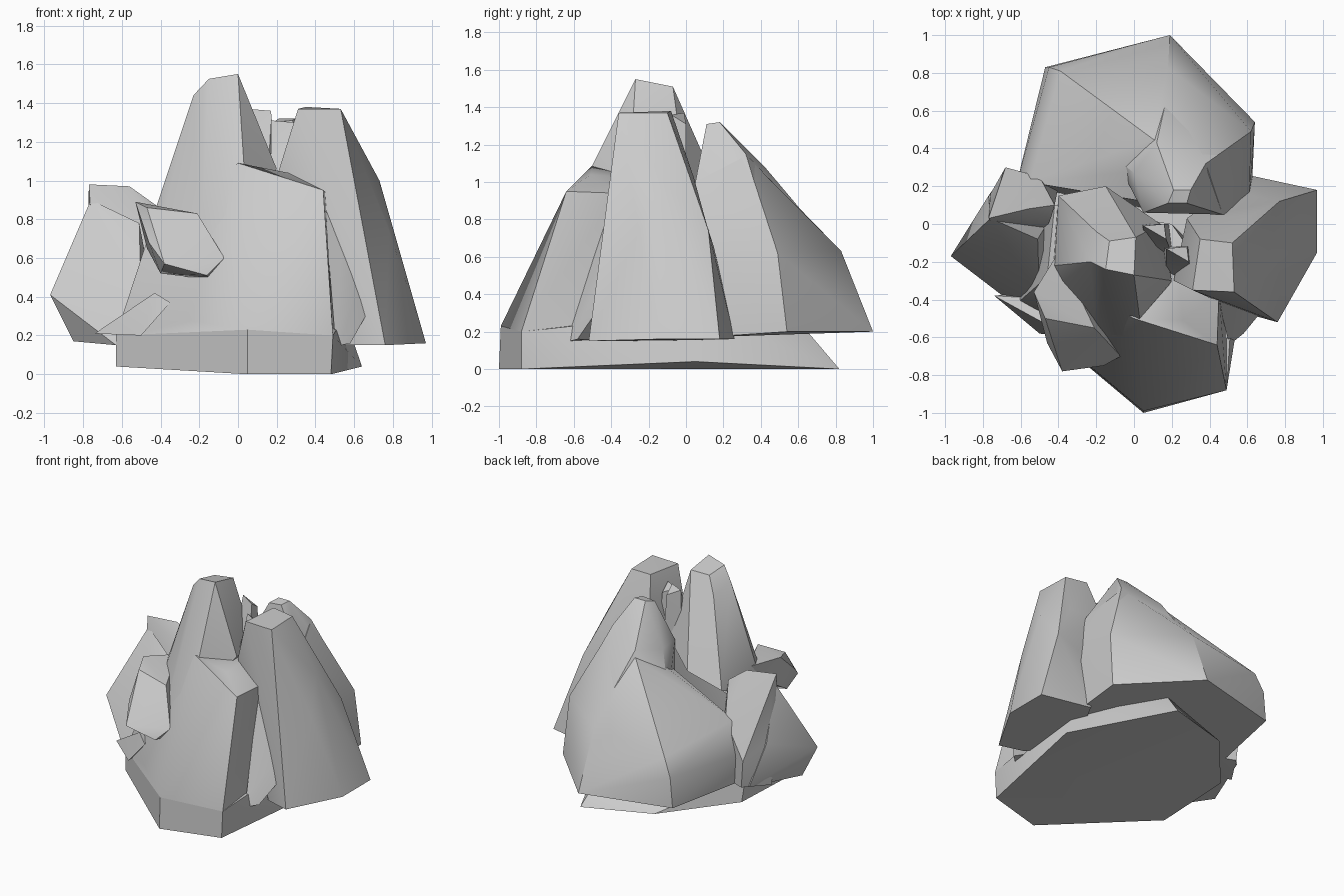
import bpy, bmesh, math


def rock(name, *rings):
    """Faceted stone: convex skin stretched over a few outline rings."""
    bm = bmesh.new()
    for ring in rings:
        for p in ring:
            bm.verts.new(p)
    bmesh.ops.convex_hull(bm, input=bm.verts[:])
    loose = [v for v in bm.verts if not v.link_faces]
    bmesh.ops.delete(bm, geom=loose, context='VERTS')
    bmesh.ops.dissolve_limit(bm, angle_limit=math.radians(4),
                             verts=bm.verts[:], edges=bm.edges[:])
    bmesh.ops.recalc_face_normals(bm, faces=bm.faces[:])
    me = bpy.data.meshes.new(name)
    bm.to_mesh(me)
    bm.free()
    ob = bpy.data.objects.new(name, me)
    bpy.context.collection.objects.link(ob)
    bpy.ops.object.select_all(action='DESELECT')
    ob.select_set(True)
    bpy.context.view_layer.objects.active = ob
    bpy.ops.object.shade_smooth_by_angle(angle=math.radians(35))
    return ob


# Wide low footing under the cluster
rock("base_slab",
     [(.05, -1, 0), (.48, -.88, 0), (.64, .05, .04), (.3, .82, 0),
      (-.2, .66, .02), (-.6, .2, .04), (-.63, -.43, .04)],
     [(.05, -.99, .23), (.49, -.88, .2), (.55, .05, .3), (.25, .65, .2),
      (-.6, .15, .22), (-.63, -.43, .2)])

# Front buttress with a sloping ledge
rock("front_buttress",
     [(.05, -1, 0), (.48, -.88, 0), (.5, -.3, .02), (-.6, .1, .04), (-.63, -.43, .04)],
     [(.05, -.99, .23), (.49, -.88, .2), (-.63, -.43, .2), (-.27, -.72, .28)],
     [(0, -.5, 1.09), (.26, -.51, 1.04), (.44, -.64, .95), (.45, -.36, .94),
      (-.46, -.28, .72), (-.42, .1, .75), (.2, 0, 1.0)])

# Tall spire running down into the buttress on its left side
rock("main_spire",
     [(-.15, -.24, 1.525), (0, -.27, 1.55), (.01, -.07, 1.51), (-.13, -.09, 1.5)],
     [(-.23, -.2, 1.44), (-.2, -.04, 1.38), (.06, -.28, 1.38), (-.1, -.36, 1.32)],
     [(-.42, -.22, .87), (-.4, .15, .8), (-.15, .2, .9), (.14, .0, 1.0),
      (.2, -.3, 1.06), (.03, -.5, 1.09), (-.44, -.35, .6), (-.2, -.6, .6),
      (-.04, -.68, .65)])

# Large rounded stone at the back, with a steeper peak rising from it
rock("back_boulder",
     [(-.47, .83, .2), (.19, 1, .2), (.64, .54, .2), (.62, .1, .17), (.1, .07, .16),
      (-.6, .2, .2)],
     [(-.45, .83, .42), (-.39, .81, .55), (.18, .88, .44), (.18, .83, .63),
      (.62, .49, .62), (.61, .12, .55), (-.62, .22, .42), (-.55, .22, .65)],
     [(-.2, .24, .82), (-.1, .42, .9), (.1, .45, 1.02), (.38, .32, 1.14), (.47, .05, 1.0)])
rock("back_peak",
     [(.18, .11, 1.3), (.28, .11, 1.31), (.3, .18, 1.32), (.21, .18, 1.32)],
     [(.05, .06, 1.03), (.0, .27, 1.05), (.12, .43, 1.07), (.38, .32, 1.15), (.47, .05, 1.0)],
     [(.58, .05, .6), (.61, .48, .62), (.18, .7, .75), (-.1, .35, .75), (.05, .06, .6)])

# Tall right-hand stone
rock("right_pillar",
     [(.31, -.35, 1.37), (.53, -.36, 1.37), (.52, -.1, 1.37), (.35, -.08, 1.38)],
     [(.57, -.28, 1.25), (.21, -.3, 1.05), (.28, .03, 1.03), (.6, .04, 1.03),
      (.73, -.12, 1.0), (.6, -.37, .94)],
     [(.77, .12, .74), (.62, .15, .65), (.78, -.25, .74), (.85, .17, .4), (.87, -.2, .4)],
     [(.97, .18, .16), (.97, -.15, .16), (.76, -.52, .15), (.58, -.47, .15),
      (.35, -.2, .15), (.6, .26, .16)])

# Left side: upright block behind, pointed wedge leaning on its front
rock("left_block",
     [(-.77, .03, .98), (-.56, .08, .97), (-.42, .1, .87), (-.44, .03, .8)],
     [(-.76, .16, .5), (-.68, .3, .4), (-.5, .25, .65), (-.75, -.01, .7)],
     [(-.78, .1, .18), (-.66, .29, .2), (-.4, .2, .2), (-.5, -.1, .2)])
rock("left_wedge",
     [(-.76, .03, .9), (-.7, 0, .84), (-.51, -.08, .78), (-.53, -.2, .62)],
     [(-.97, -.17, .41), (-.5, -.39, .38), (-.77, .15, .5), (-.45, 0, .5)],
     [(-.85, -.16, .17), (-.63, -.43, .15), (-.7, .25, .2), (-.4, .1, .2), (-.4, -.3, .2)])

# Chunk jutting from the left of the front
rock("jutting_chunk",
     [(-.53, -.36, .89), (-.47, -.5, .86), (-.21, -.55, .83), (-.4, -.15, .86)],
     [(-.46, -.63, .68), (-.38, -.78, .57), (-.16, -.75, .51), (-.07, -.7, .6)],
     [(-.15, -.6, .49), (-.4, -.62, .52), (-.47, -.4, .65), (-.2, -.3, .6)])

# Thin shards wedged in the gaps
rock("left_shard",
     [(-.74, -.38, .21), (-.5, -.58, .2), (-.35, -.6, .37), (-.43, -.55, .42)],
     [(-.5, -.35, .22), (-.4, -.4, .38)])
rock("right_shard",
     [(.44, -.38, .95), (.46, -.34, .9), (.54, -.42, .69), (.52, -.34, .66)],
     [(.61, -.48, .42), (.67, -.47, .32), (.62, -.36, .32)],
     [(.53, -.62, .15), (.58, -.58, .16), (.48, -.4, .15), (.5, -.62, .2)])
for i, (x, y, z) in enumerate([(.11, -.06, 1.37), (.23, -.18, 1.31)]):
    rock("gap_spike_%d" % (i + 1),
         [(x - .06, y + .05, z), (x + .06, y - .02, z - .01), (x + .05, y + .06, z - .06)],
         [(x - .06, y - .12, .9), (x + .1, y - .12, .95), (x + .08, y + .06, .9),
          (x - .08, y + .06, .9)])
